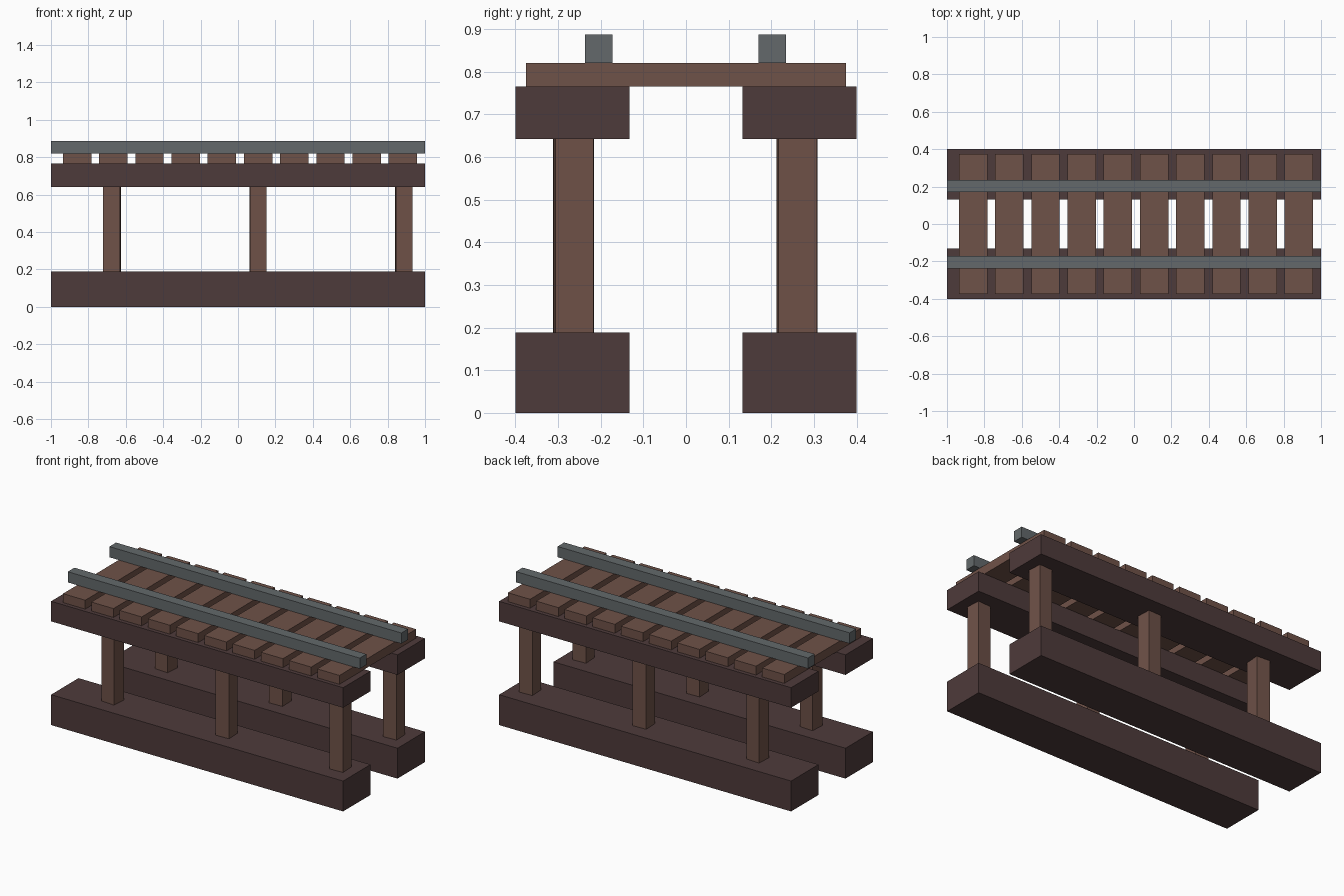
import bpy
import math

cube = bpy.data.objects.get("Cube")
if cube:
    bpy.data.objects.remove(cube, do_unlink=True)


def make_material(name, rgb):
    mat = bpy.data.materials.new(name)
    mat.use_nodes = True
    color = (*rgb, 1.0)
    mat.diffuse_color = color
    mat.node_tree.nodes["Principled BSDF"].inputs["Base Color"].default_value = color
    return mat


dark_wood = make_material("dark wood", (0.076, 0.043, 0.043))
brown_wood = make_material("brown wood", (0.159, 0.084, 0.065))
steel = make_material("grey steel", (0.125, 0.141, 0.147))


def box(name, mat, center, size, z_low, z_high, turn=0.0):
    """Box from its xy centre, xy size and height range."""
    location = (center[0], center[1], (z_low + z_high) / 2)
    bpy.ops.mesh.primitive_cube_add(size=1, location=location)
    obj = bpy.context.object
    obj.name = name
    obj.scale = (size[0], size[1], z_high - z_low)
    obj.rotation_euler.z = math.radians(turn)
    obj.data.materials.append(mat)
    return obj


LENGTH = 2.0
BASE_TOP, BEAM_LOW, BEAM_TOP = 0.188, 0.642, 0.766
TIE_TOP, RAIL_TOP = 0.821, 0.887

for side, label in ((-1, "front"), (1, "back")):
    # Ground beam and deck beam
    y = side * 0.266
    box(f"{label}_ground_beam", dark_wood, (0, y), (LENGTH, 0.268), 0, BASE_TOP)
    box(f"{label}_deck_beam", dark_wood, (0, y), (LENGTH, 0.268), BEAM_LOW, BEAM_TOP)

    # Slightly turned support posts
    for i, turn in enumerate((-4, 2, 3)):
        box(f"{label}_post_{i + 1}", brown_wood,
            (-0.673 + i * 0.78, side * 0.262 - 0.002), (0.09, 0.09),
            BASE_TOP, BEAM_LOW, turn)

    # Rail
    box(f"{label}_rail", steel, (0, side * 0.2035 - 0.001), (LENGTH, 0.065),
        TIE_TOP, RAIL_TOP)

# Cross ties
for i in range(10):
    box(f"cross_tie_{i + 1}", brown_wood, (-0.86 + i * 0.1935, 0), (0.152, 0.75),
        BEAM_TOP, TIE_TOP)
